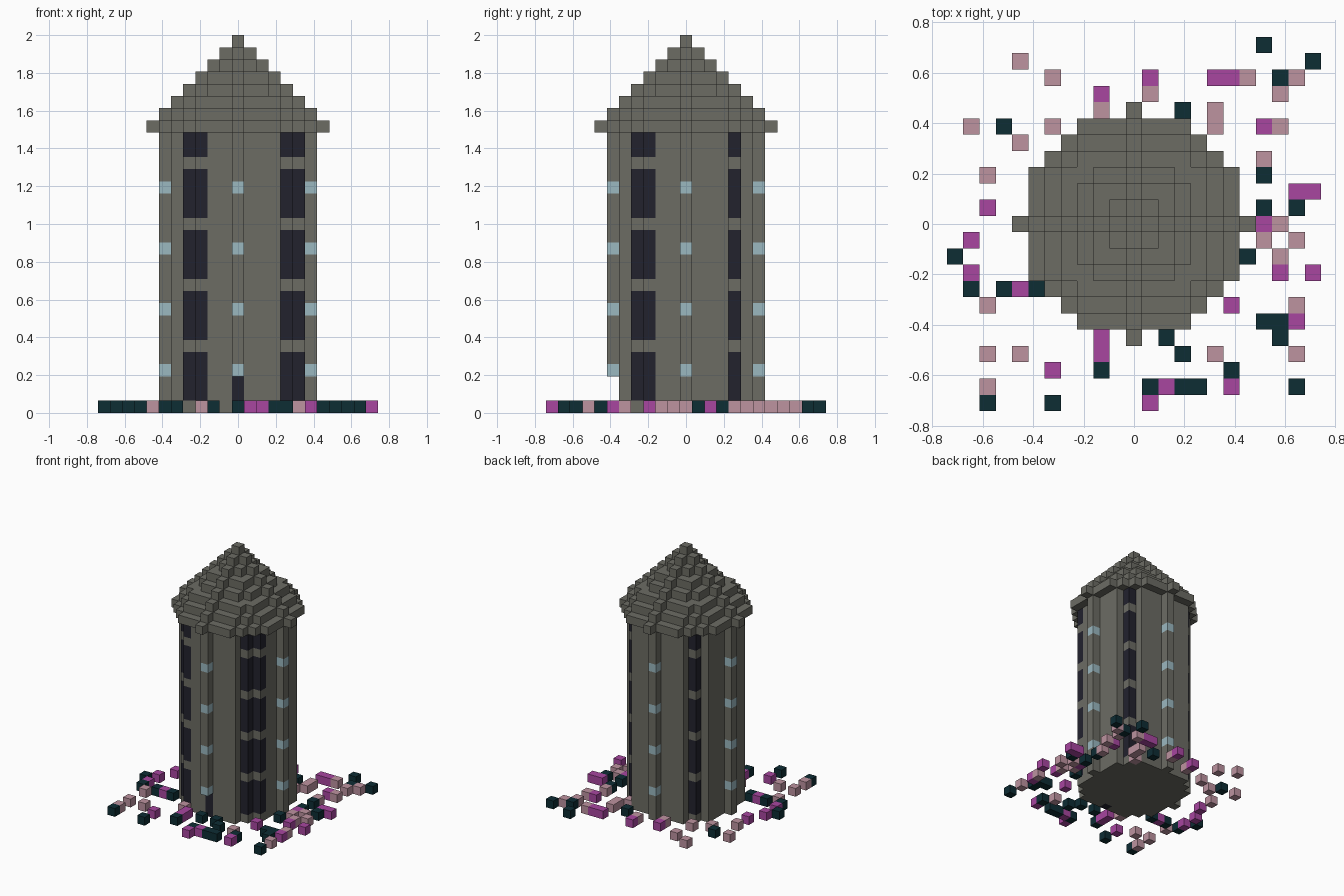
import bpy
import bmesh
from mathutils import Vector

cube = bpy.data.objects.get("Cube")
if cube:
    bpy.data.objects.remove(cube, do_unlink=True)

UNIT = 2 / 31          # edge of one block
WALL_TOP = 23          # wall height in blocks
WALL_R, ROOF_R = 6, 7  # radii in blocks


def material(name, rgb):
    mat = bpy.data.materials.new(name)
    mat.use_nodes = True
    color = (*rgb, 1)
    mat.diffuse_color = color
    mat.node_tree.nodes["Principled BSDF"].inputs["Base Color"].default_value = color
    return mat


STONE = material("grey stone", (0.15, 0.15, 0.127))
SLIT = material("dark opening", (0.016, 0.016, 0.027))
GLASS = material("pale blue glass", (0.328, 0.479, 0.527))
PINK = material("dusty pink petals", (0.509, 0.292, 0.352))
MAGENTA = material("magenta petals", (0.392, 0.061, 0.352))
TEAL = material("dark teal leaves", (0.004, 0.026, 0.034))

AXES = [Vector(v) for v in ((1, 0, 0), (0, 1, 0), (0, 0, 1))]


def block_object(name, cells):
    """Make one mesh from {(x, y, z): material}, keeping only outer faces."""
    mats = list(dict.fromkeys(cells.values()))
    bm = bmesh.new()
    for cell, mat in cells.items():
        center = Vector(cell) + AXES[2] / 2
        for i, axis in enumerate(AXES):
            u, v = AXES[(i + 1) % 3] / 2, AXES[(i + 2) % 3] / 2
            for side in (1, -1):
                n = axis * side
                if tuple(int(c) for c in Vector(cell) + n) in cells:
                    continue
                mid, w = center + n / 2, v * side
                corners = (mid - u - w, mid + u - w, mid + u + w, mid - u + w)
                face = bm.faces.new([bm.verts.new(p * UNIT) for p in corners])
                face.material_index = mats.index(mat)
    bmesh.ops.remove_doubles(bm, verts=bm.verts, dist=UNIT / 100)
    mesh = bpy.data.meshes.new(name)
    bm.to_mesh(mesh)
    bm.free()
    for mat in mats:
        mesh.materials.append(mat)
    obj = bpy.data.objects.new(name, mesh)
    bpy.context.collection.objects.link(obj)


def disc(r):
    span = range(-r, r + 1)
    return [(x, y) for x in span for y in span if x * x + y * y <= r * r]


def flower_bed(name, mat, rows):
    """Set single blocks on the ground, given as {y: (x, ...)}."""
    block_object(name, {(x, y, 0): mat for y, xs in rows.items() for x in xs})


# Tower wall: round shaft with diagonal slits and small windows on four ribs
slits = {(a, b) for a in (-4, 4) for b in (-4, 4)} | {(-3, -5), (5, -3)}
ribs = {(WALL_R, 0), (-WALL_R, 0), (0, WALL_R), (0, -WALL_R)}
wall = {}
for x, y in disc(WALL_R):
    for z in range(WALL_TOP):
        mat = STONE
        if (x, y) in slits and z % 5:
            mat = SLIT
        elif (x, y) in ribs and z % 5 == 3:
            mat = GLASS
        wall[x, y, z] = mat

# Doorway: recess in the front rib
for z in range(3):
    del wall[0, -WALL_R, z]
    wall[0, 1 - WALL_R, z] = SLIT
block_object("tower_wall", wall)

# Roof: stepped cone of shrinking discs
roof = {(x, y, WALL_TOP + k): STONE
        for k in range(ROOF_R + 1) for x, y in disc(ROOF_R - k)}
block_object("stepped_roof", roof)

# Flowers scattered around the foot of the tower
flower_bed("pink_flowers", PINK, {
    10: (-7,), 9: (-5, 7, 10), 8: (1, 9), 7: (-2, 5), 6: (-10, -5, 5, 9),
    5: (-7, 4), 4: (8,), 3: (-9,), 0: (9,), -1: (8, 10), -2: (9,),
    -5: (-9, 10), -6: (-3,), -8: (-9, -7, 5, 10), -10: (-9,)})
flower_bed("magenta_flowers", MAGENTA, {
    9: (1, 5, 6), 8: (-2,), 6: (8,), 2: (10, 11), 1: (-9,), 0: (8,),
    -1: (-10,), -3: (-10, 9, 11), -4: (-7,), -5: (6,), -6: (10,),
    -7: (-2,), -8: (-2,), -9: (-5,), -10: (2, 6), -11: (1,)})
flower_bed("leafy_plants", TEAL, {
    11: (8,), 10: (11,), 9: (9,), 7: (3,), 6: (-8,), 3: (8,), 1: (8, 10),
    -2: (-11, 7), -4: (-10, -8, -6), -6: (8, 9), -7: (0, 2, 9), -8: (3,),
    -9: (-2, 6), -10: (1, 3, 4, 10), -11: (-9, -5)})
